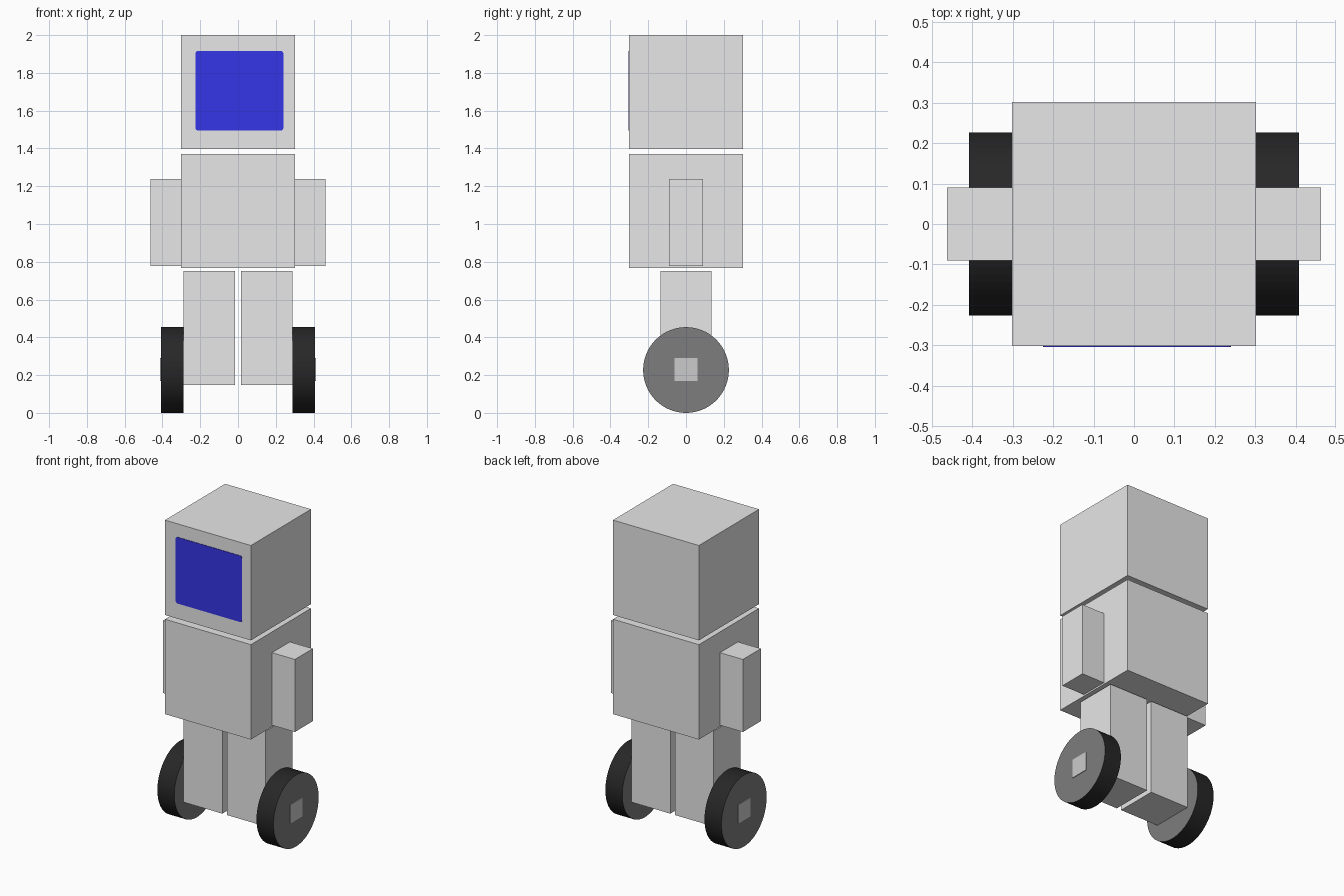
import bpy, bmesh, math
from mathutils import Matrix

if "Cube" in bpy.data.objects:
    bpy.data.objects.remove(bpy.data.objects["Cube"])


def material(name, r, g, b):
    m = bpy.data.materials.new(name)
    m.diffuse_color = (r, g, b, 1)
    m.use_nodes = True
    m.node_tree.nodes["Principled BSDF"].inputs["Base Color"].default_value = m.diffuse_color
    return m


SHELL = material("light grey", 0.8, 0.8, 0.8)
SCREEN = material("screen blue", 0.036, 0.036, 0.8)
TYRE = material("tyre black", 0.02, 0.02, 0.02)
DISC = material("disc grey", 0.205, 0.205, 0.205)
HUB = material("hub grey", 0.6, 0.6, 0.6)


def finish(name, bm, *mats):
    me = bpy.data.meshes.new(name)
    bm.to_mesh(me)
    bm.free()
    for m in mats:
        me.materials.append(m)
    ob = bpy.data.objects.new(name, me)
    bpy.context.collection.objects.link(ob)
    return ob


def box(name, x, y, z, mat, round_y=0):
    """Box from (min, max) ranges; round_y rounds the edges running along y."""
    bm = bmesh.new()
    mid = [(a + b) / 2 for a, b in (x, y, z)]
    size = [b - a for a, b in (x, y, z)]
    bmesh.ops.create_cube(bm, size=1, matrix=Matrix.Translation(mid) @ Matrix.Diagonal((*size, 1)))
    if round_y:
        edges = [e for e in bm.edges
                 if abs(e.verts[0].co.y - e.verts[1].co.y) > size[1] / 2]
        bmesh.ops.bevel(bm, geom=edges, offset=round_y, segments=3, profile=0.5, affect='EDGES')
    return finish(name, bm, mat)


def wheel(name, x, radius):
    """Cylinder along x, with grey discs on its flat sides."""
    bm = bmesh.new()
    place = Matrix.Translation(((x[0] + x[1]) / 2, 0, radius)) @ Matrix.Rotation(math.pi / 2, 4, 'Y')
    bmesh.ops.create_cone(bm, cap_ends=True, segments=64, radius1=radius, radius2=radius,
                          depth=x[1] - x[0], matrix=place)
    bm.normal_update()
    for f in bm.faces:
        f.material_index = 1 if abs(f.normal.x) > 0.9 else 0
    return finish(name, bm, TYRE, DISC)


# Head, screen and torso
box("head", (-0.302, 0.302), (-0.302, 0.302), (1.397, 2.0), SHELL)
box("face_screen", (-0.225, 0.24), (-0.305, -0.298), (1.495, 1.916), SCREEN, round_y=0.012)
box("torso", (-0.302, 0.302), (-0.302, 0.302), (0.767, 1.37), SHELL)

# Arms, legs and wheels on both sides
for side, s in (("left", -1), ("right", 1)):
    def span(a, b):
        return tuple(sorted((s * a, s * b)))
    box(side + "_arm", span(0.302, 0.463), (-0.09, 0.09), (0.777, 1.238), SHELL)
    box(side + "_leg", span(0.016, 0.289), (-0.135, 0.135), (0.147, 0.752), SHELL)
    wheel(side + "_wheel", span(0.289, 0.408), 0.227)
    box(side + "_hub", span(0.38, 0.412), (-0.06, 0.06), (0.17, 0.29), HUB)
